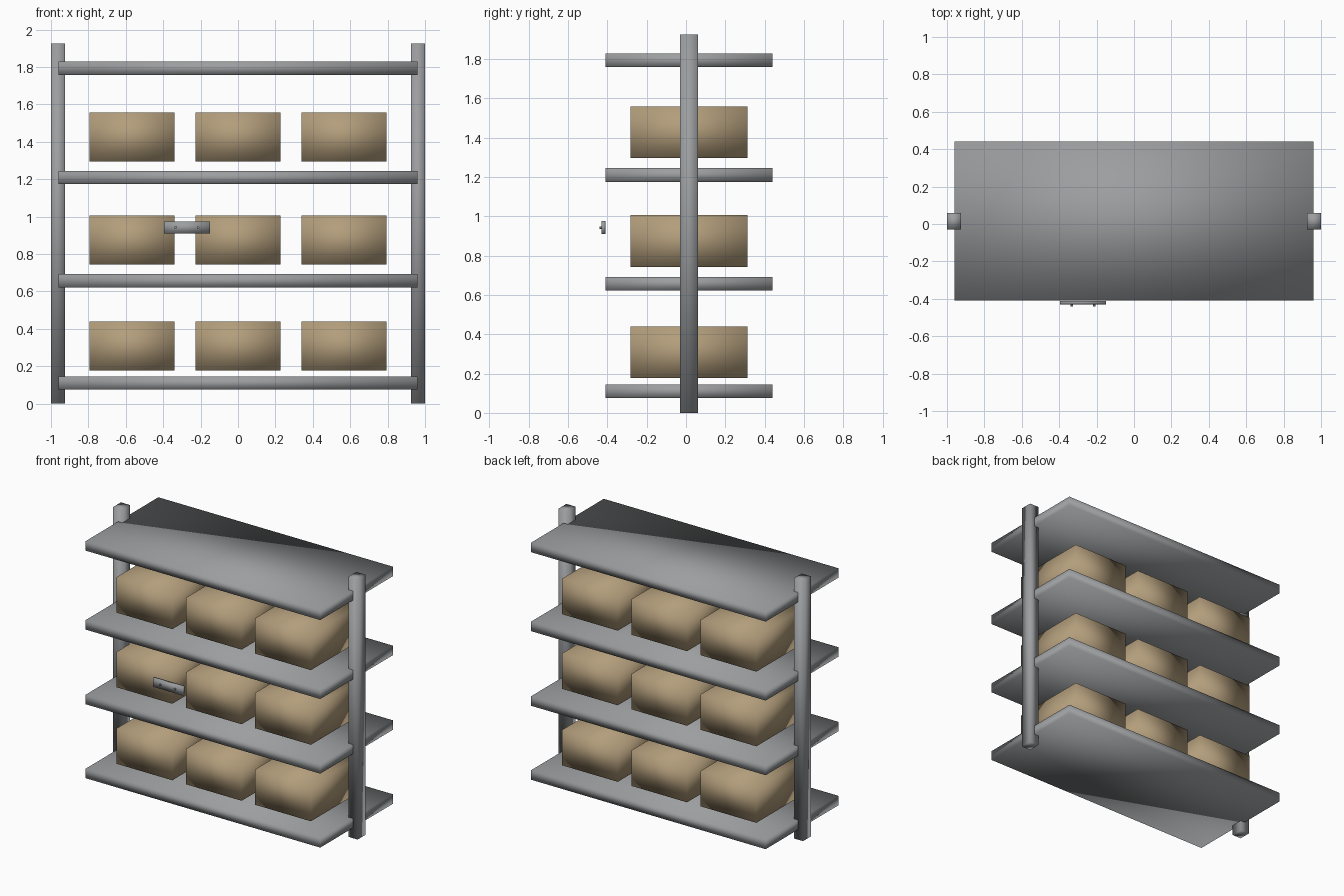
import bpy
from math import radians

cube = bpy.data.objects.get("Cube")
if cube:
    bpy.data.objects.remove(cube, do_unlink=True)


def material(name, rgb):
    mat = bpy.data.materials.new(name)
    mat.use_nodes = True
    color = (*rgb, 1)
    mat.diffuse_color = color
    mat.node_tree.nodes["Principled BSDF"].inputs["Base Color"].default_value = color
    return mat


STEEL = material("grey steel", (0.33, 0.34, 0.35))
CARDBOARD = material("brown cardboard", (0.45, 0.34, 0.20))


def finish(name, mat):
    obj = bpy.context.object
    obj.name = name
    obj.data.materials.append(mat)
    return obj


def box(name, center, size, mat):
    """Box with softly blended shading over its shared corners."""
    bpy.ops.mesh.primitive_cube_add(size=1, location=center)
    obj = finish(name, mat)
    obj.scale = size
    bpy.ops.object.transform_apply(location=False, rotation=False, scale=True)
    bpy.ops.object.shade_smooth()


DEPTH_CENTER = 0.015

# Side posts
for side, x in (("right", -0.9625), ("left", 0.9625)):
    box(f"{side}_post", (x, DEPTH_CENTER, 0.9625), (0.075, 0.09, 1.925), STEEL)

# Shelves
SHELF_HEIGHTS = (0.11, 0.657, 1.209, 1.793)
for level, z in enumerate(SHELF_HEIGHTS, 1):
    box(f"shelf_{level}", (0, DEPTH_CENTER, z), (1.92, 0.85, 0.07), STEEL)

# Three cartons above each of the lower shelves
for level, z in enumerate((0.308, 0.874, 1.426), 1):
    for column in (-1, 0, 1):
        box(f"carton_{level}_{column + 2}", (0.567 * column, DEPTH_CENTER, z),
            (0.456, 0.596, 0.262), CARDBOARD)

# Label plate with two screws
PLATE_X, PLATE_Z = -0.273, 0.942
box("label_plate", (PLATE_X, -0.42, PLATE_Z), (0.247, 0.019, 0.065), STEEL)
for i, side in enumerate((-1, 1), 1):
    bpy.ops.mesh.primitive_cylinder_add(
        vertices=12, radius=0.007, depth=0.014,
        location=(PLATE_X + 0.06 * side, -0.433, PLATE_Z),
        rotation=(radians(90), 0, 0))
    finish(f"plate_screw_{i}", STEEL)
    bpy.ops.object.shade_smooth_by_angle()
